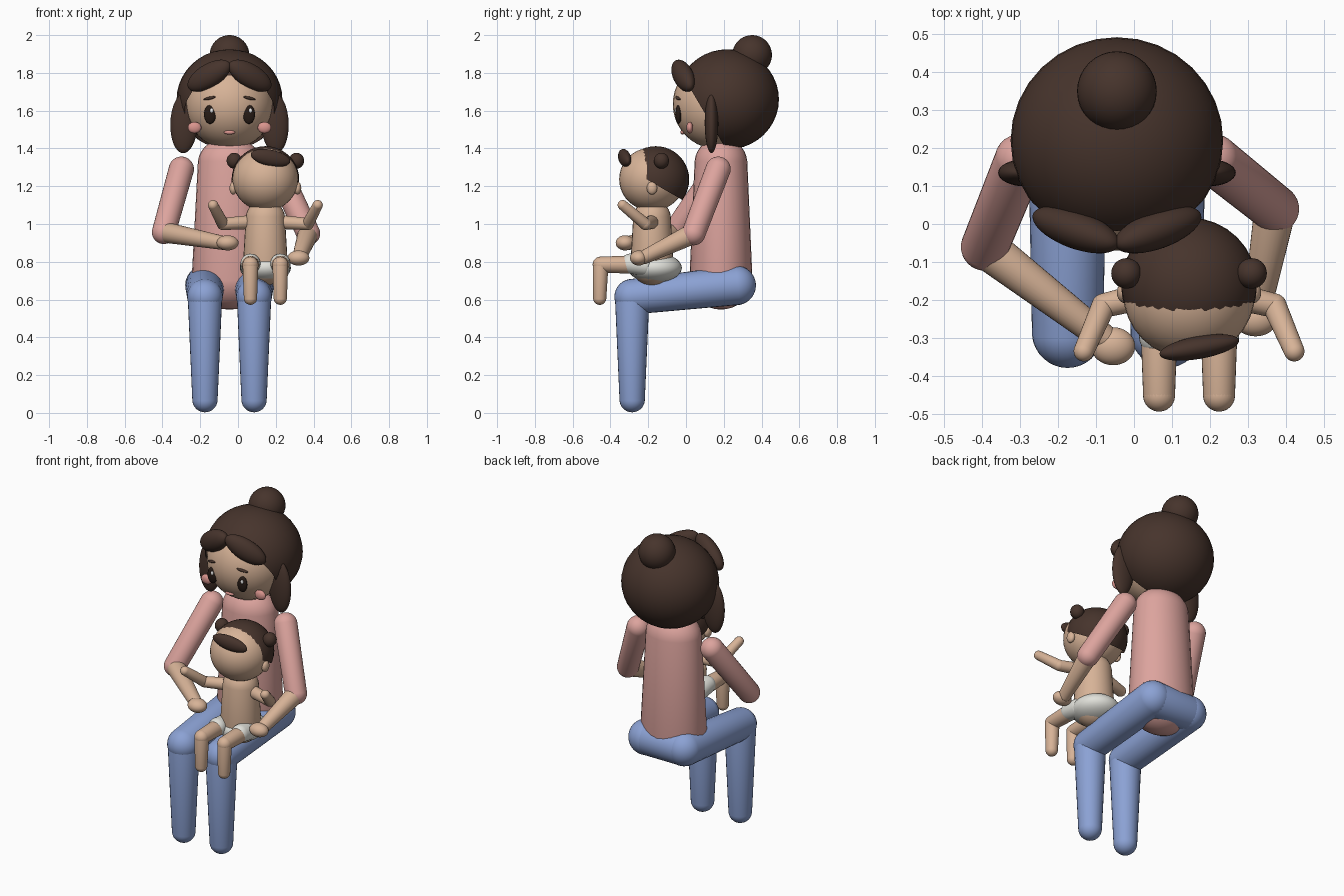
import bpy
import bmesh
from mathutils import Vector, Matrix

cube = bpy.data.objects.get("Cube")
if cube:
    bpy.data.objects.remove(cube, do_unlink=True)


def material(name, r, g, b):
    m = bpy.data.materials.new(name)
    m.use_nodes = True
    m.diffuse_color = (r, g, b, 1)
    bsdf = next(n for n in m.node_tree.nodes if n.type == 'BSDF_PRINCIPLED')
    bsdf.inputs["Base Color"].default_value = (r, g, b, 1)
    bsdf.inputs["Roughness"].default_value = 0.7
    return m


SKIN = material("skin", 0.68, 0.45, 0.31)
HAIR = material("dark brown hair", 0.062, 0.034, 0.025)
SHIRT = material("pink shirt", 0.72, 0.37, 0.34)
JEANS = material("blue jeans", 0.26, 0.36, 0.66)
CLOTH = material("white cloth", 0.75, 0.75, 0.70)
EYE = material("eye brown", 0.02, 0.011, 0.008)
BLUSH = material("blush pink", 0.70, 0.30, 0.27)
WHITE = material("eye highlight", 0.95, 0.95, 0.95)


def finish(bm, name, mat):
    for f in bm.faces:
        f.smooth = True
    mesh = bpy.data.meshes.new(name)
    bm.to_mesh(mesh)
    bm.free()
    mesh.materials.append(mat)
    ob = bpy.data.objects.new(name, mesh)
    bpy.context.collection.objects.link(ob)
    return ob


def turn(axis):
    return Vector(axis).to_track_quat('Z', 'Y').to_matrix().to_4x4()


def blob(name, mat, loc, radii, axis=None, cut=None):
    """Ellipsoid; axis directs its local z, cut = (point, normal) trims the normal's side."""
    bm = bmesh.new()
    bmesh.ops.create_uvsphere(bm, u_segments=32, v_segments=20, radius=1)
    rot = turn(axis) if axis else Matrix()
    bm.transform(Matrix.Translation(loc) @ rot @ Matrix.Diagonal((*radii, 1)))
    if cut:
        geom = bm.verts[:] + bm.edges[:] + bm.faces[:]
        bmesh.ops.bisect_plane(bm, geom=geom, plane_co=cut[0], plane_no=cut[1], clear_outer=True)
    return finish(bm, name, mat)


def capsule(name, mat, start, end, r0, r1, widen=1):
    """Tapered rod with round ends."""
    bm = bmesh.new()
    bmesh.ops.create_uvsphere(bm, u_segments=28, v_segments=17, radius=1)
    a, b = Vector(start), Vector(end)
    for v in bm.verts:
        top = v.co.z > 0
        v.co *= r1 if top else r0
        v.co.x *= widen
        if top:
            v.co.z += (b - a).length
    rot = turn(b - a) if widen == 1 else Matrix()
    bm.transform(Matrix.Translation(a) @ rot)
    return finish(bm, name, mat)


SIDES = (("right", -1), ("left", 1))
MX = -0.045   # centre line of the mother
BX = 0.145    # centre line of the baby

# Mother: torso, head and hair
capsule("shirt_body", SHIRT, (MX, 0.185, 0.715), (MX, 0.185, 1.32), 0.168, 0.14, 1.2)
blob("mother_head", SKIN, (MX, 0.165, 1.635), (0.235, 0.235, 0.237))
blob("mother_hair", HAIR, (MX, 0.22, 1.66), (0.28, 0.272, 0.265),
     cut=((MX, 0.08, 1.62), (0, -0.85, -0.5)))
blob("hair_bun", HAIR, (MX, 0.35, 1.895), (0.105, 0.105, 0.105))
for side, s in SIDES:
    blob(side + "_fringe", HAIR, (MX + s * 0.108, -0.015, 1.785), (0.05, 0.063, 0.133),
         (s * 0.22, 0.08, -0.13))
    blob(side + "_side_lock", HAIR, (MX + s * 0.24, 0.135, 1.535), (0.036, 0.073, 0.16),
         (s * 0.04, 0, -1))
    # Face
    blob(side + "_eye", EYE, (MX + s * 0.103, -0.04, 1.58), (0.032, 0.017, 0.05))
    blob(side + "_eye_highlight", WHITE, (MX + s * 0.103 + 0.008, -0.054, 1.6),
         (0.009, 0.006, 0.012))
    blob(side + "_eyebrow", HAIR, (MX + s * 0.105, -0.043, 1.666), (0.01, 0.008, 0.035),
         (s, 0.3, -0.22))
    blob(side + "_cheek", BLUSH, (MX + s * 0.185, 0.02, 1.51), (0.036, 0.018, 0.03))
blob("mouth", BLUSH, (MX, -0.018, 1.485), (0.03, 0.012, 0.011))

# Mother: hips and legs
capsule("hips", JEANS, (MX - 0.12, 0.265, 0.675), (MX + 0.12, 0.265, 0.675), 0.104, 0.104)
for side, s in SIDES:
    x = MX + s * 0.13
    knee = (x, -0.285, 0.615)
    capsule(side + "_thigh", JEANS, (x, 0.265, 0.675), knee, 0.105, 0.094)
    capsule(side + "_shin", JEANS, knee, (x, -0.285, 0.07), 0.092, 0.067)

# Mother: arms, each in its own pose
ARMS = {
    "right": ((-0.30, 0.17, 1.29), (-0.393, -0.06, 0.957), (-0.08, -0.30, 0.90)),
    "left": ((0.21, 0.17, 1.29), (0.372, 0.04, 0.95), (0.325, -0.22, 0.825)),
}
for side, (shoulder, elbow, wrist) in ARMS.items():
    capsule(side + "_sleeve", SHIRT, shoulder, elbow, 0.067, 0.063)
    capsule(side + "_forearm", SKIN, elbow, wrist, 0.056, 0.037)
blob("right_hand", SKIN, (-0.055, -0.322, 0.90), (0.058, 0.05, 0.04))
blob("left_hand", SKIN, (0.32, -0.25, 0.82), (0.058, 0.046, 0.04))

# Baby: body, head and hair
capsule("baby_body", SKIN, (BX, -0.18, 0.79), (BX, -0.18, 1.03), 0.115, 0.1, 1.04)
blob("diaper", CLOTH, (BX, -0.165, 0.768), (0.135, 0.143, 0.078))
blob("baby_head", SKIN, (BX, -0.18, 1.237), (0.174, 0.174, 0.168))
blob("baby_hair", HAIR, (BX, -0.16, 1.235), (0.179, 0.177, 0.177),
     cut=((BX, -0.18, 1.22), (0, -0.5, -0.87)))
blob("baby_forelock", HAIR, (BX + 0.027, -0.325, 1.35), (0.03, 0.043, 0.108), (1, 0.18, -0.2))

# Baby: paired parts
for side, s in SIDES:
    blob(side + "_baby_bun", HAIR, (BX + s * 0.165, -0.13, 1.335), (0.04, 0.04, 0.042))
    blob(side + "_baby_ear", SKIN, (BX + s * 0.17, -0.18, 1.19), (0.02, 0.028, 0.034))
    elbow = (BX + s * 0.225, -0.215, 1.0)
    capsule(side + "_baby_upper_arm", SKIN, (BX + s * 0.08, -0.18, 1.01), elbow, 0.037, 0.032)
    capsule(side + "_baby_forearm", SKIN, elbow, (BX + s * 0.277, -0.335, 1.1), 0.032, 0.027)
    x = BX + s * 0.079
    knee = (x, -0.452, 0.785)
    capsule(side + "_diaper_cuff", CLOTH, (x, -0.22, 0.78), (x, -0.295, 0.79), 0.055, 0.053)
    capsule(side + "_baby_thigh", SKIN, (x, -0.25, 0.785), knee, 0.05, 0.042)
    capsule(side + "_baby_shin", SKIN, knee, (x, -0.457, 0.607), 0.042, 0.035)
